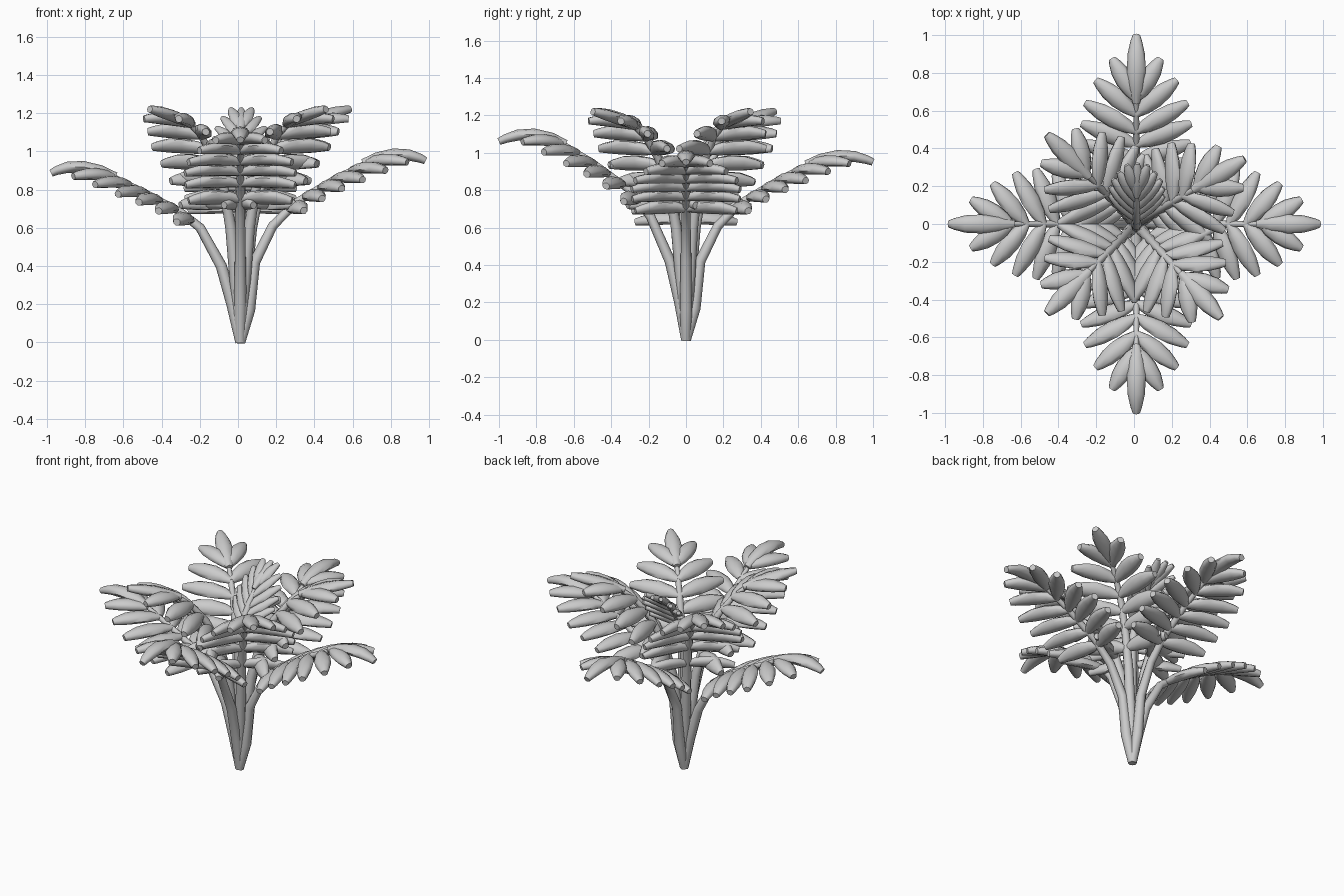
import bpy, bmesh, math
from mathutils import Vector

if "Cube" in bpy.data.objects:
    bpy.data.objects.remove(bpy.data.objects["Cube"])

Z = Vector((0, 0, 1))
SIDES = 8
CENTRE = Vector((.012, 0, 0))


def loft(bm, pts, half_w, half_t, side):
    """Closed tube of elliptical rings along pts; side is the wide direction."""
    rings = []
    for i, p in enumerate(pts):
        t = (pts[min(i + 1, len(pts) - 1)] - pts[max(i - 1, 0)]).normalized()
        s = (side - t * side.dot(t)).normalized()
        n = s.cross(t)
        rings.append([bm.verts.new(p + s * half_w[i] * math.cos(a) + n * half_t[i] * math.sin(a))
                      for a in (2 * math.pi * k / SIDES for k in range(SIDES))])
    for a, b in zip(rings, rings[1:]):
        for k in range(SIDES):
            j = (k + 1) % SIDES
            bm.faces.new((a[k], a[j], b[j], b[k]))
    bm.faces.new(rings[0][::-1])
    bm.faces.new(rings[-1])


def finish(bm, name):
    bmesh.ops.recalc_face_normals(bm, faces=bm.faces)
    me = bpy.data.meshes.new(name)
    bm.to_mesh(me)
    bm.free()
    ob = bpy.data.objects.new(name, me)
    bpy.context.collection.objects.link(ob)
    bpy.ops.object.select_all(action='DESELECT')
    ob.select_set(True)
    bpy.context.view_layer.objects.active = ob
    bpy.ops.object.shade_smooth_by_angle(angle=math.radians(65))


def leaf(bm, base, mid, tip, side, w, th):
    """Blunt, swollen leaflet following a bent centre line."""
    pts, ws, ts = [], [], []
    for u, f in ((0, .4), (.2, .8), (.45, 1), (.7, .92), (.9, .62), (1, .4)):
        pts.append(base * (1 - u) ** 2 + (mid * 2 - (base + tip) / 2) * 2 * u * (1 - u) + tip * u * u)
        ws.append(w * f)
        ts.append(th * (.35 + .65 * f))
    loft(bm, pts, ws, ts, side)


def frond(name, az, stem, tip, bases, rise, size=1.0, spread=1.0, tilt=.6):
    """stem and tip are (radius, z) points; bases are radii of leaflet pairs."""
    a = math.radians(az)
    h = Vector((math.cos(a), math.sin(a), 0))
    side = Vector((-h.y, h.x, 0))
    P = [CENTRE + h * r + Z * z for r, z in stem]

    # Stalk
    bm = bmesh.new()
    n = len(P)
    rad = [.026 if i == 0 else .033 - .02 * (i - 1) / (n - 2) for i in range(n)]
    loft(bm, P, rad, rad, side)
    finish(bm, name + "_stalk")

    # Terminal leaflet
    bm = bmesh.new()
    leaf(bm, P[-1] - h * .02, *[CENTRE + h * r + Z * z for r, z in tip], side,
         .05 * size, .031 * size)

    # Leaflet pairs
    shape = ((31, .25), (50, .28), (61, .31), (69, .31), (73, .30), (75, .28))
    for r, (ang, length) in zip(bases, shape):
        k = next(i for i in range(1, n) if stem[i][0] >= r - 1e-6)
        (r0, z0), (r1, z1) = stem[k - 1], stem[k]
        base = CENTRE + h * r + Z * (z0 + (z1 - z0) * (r - r0) / (r1 - r0))
        slope = min((z1 - z0) / (r1 - r0), 1.5)
        al = math.radians(ang * spread)
        for s in (1, -1):
            d = side * s * math.sin(al) + (h + Z * rise) * math.cos(al)
            tip_p = base + d * length * size - Z * .018 * size
            mid = base + d * length * size * .5 + Z * .006 * size
            normal = Z - h * slope * tilt
            leaf(bm, base, mid, tip_p, d.cross(normal), .05 * size, .031 * size)
    finish(bm, name + "_leaflets")


# Outer spreading fronds
outer = [.66, .58, .49, .42, .34, .26]
kinked = [(0, 0), (.045, .17), (.075, .42), (.17, .61), (.29, .73), (.5, .86), (.66, .94)]
frond("right_frond", 0, kinked, [(.82, .985), (.97, .95)], outer, .1)
frond("back_frond", 90, kinked, [(.83, .985), (1.0, .95)], outer, .1)
frond("left_frond", 180, [(0, 0), (.04, .2), (.1, .4), (.21, .6), (.31, .68), (.51, .79), (.67, .87)],
      [(.84, .92), (.99, .885)], outer, .1)
frond("front_frond", 270, [(0, 0), (.03, .2), (.085, .42), (.19, .66), (.3, .8), (.5, .95), (.66, 1.05)],
      [(.83, 1.1), (1.0, 1.06)], outer, .12)

# Inner upright fronds
inner_stem = [(0, 0), (.03, .3), (.07, .6), (.12, .8), (.2, .97), (.29, 1.08), (.37, 1.14)]
for name, az in (("back_right", 31), ("back_left", 135), ("front_left", 225), ("front_right", 312)):
    frond(name + "_inner_frond", az, inner_stem, [(.52, 1.19), (.67, 1.22)],
          [.37, .29, .23, .18, .14, .1], .22, tilt=.85)

# Young central frond
frond("young_frond", 89, [(0, 0), (-.01, .4), (-.005, .75), (.02, .92), (.1, 1.04), (.16, 1.11)],
      [(.23, 1.17), (.32, 1.22)], [.16, .12, .08, .05, .02], .8, .65, .65)
